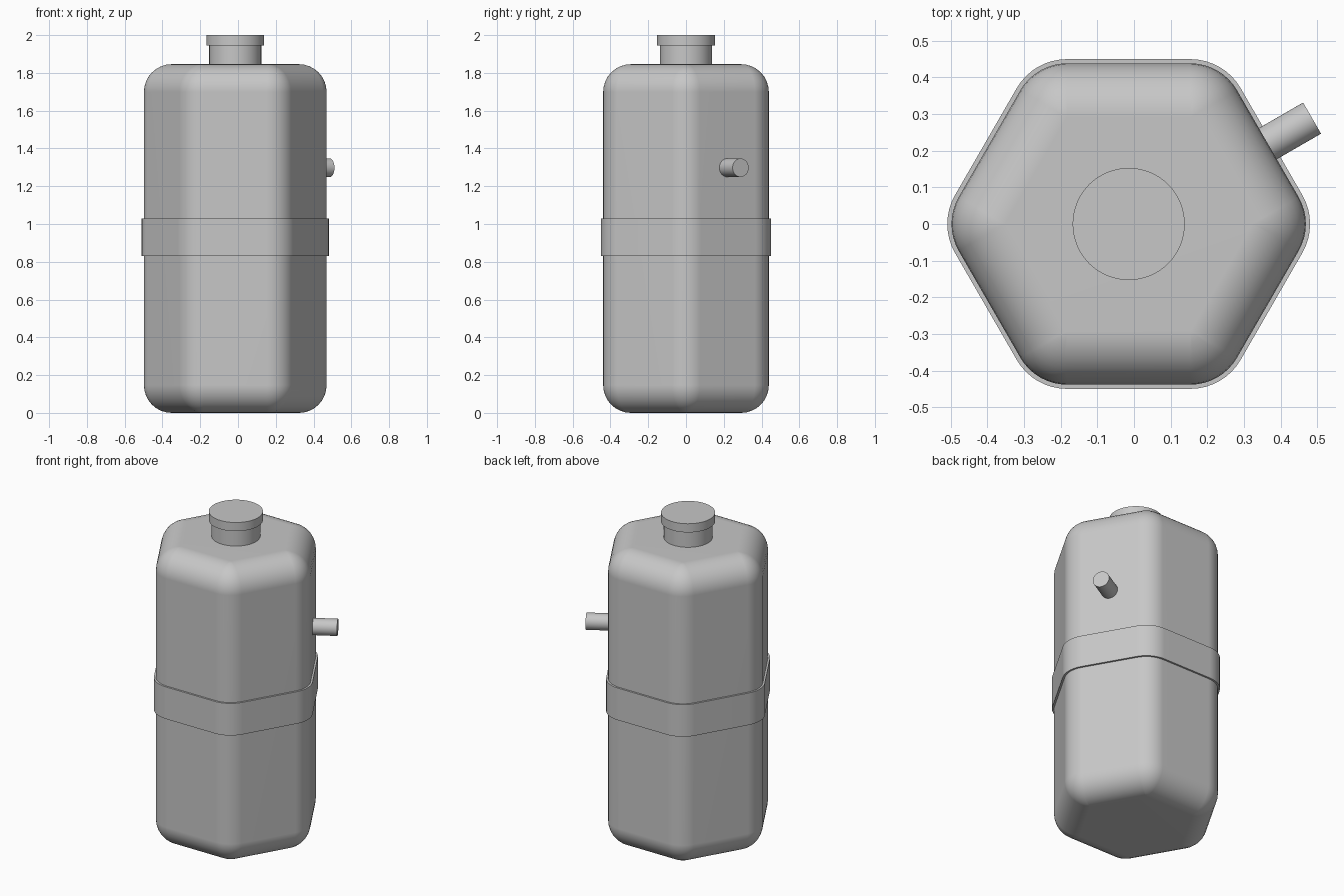
import bpy, bmesh, math
from mathutils import Matrix, Vector

default = bpy.data.objects.get("Cube")
if default:
    bpy.data.objects.remove(default, do_unlink=True)

CX = -0.0145          # tank axis
HEIGHT = 1.846        # tank height
ROUND = 0.147         # edge rounding radius
CORE = (0.4385 - ROUND) / math.cos(math.pi / 6)   # corner distance of the unrounded hexagon
STEPS = 8

grey = bpy.data.materials.new("plain_grey")
grey.use_nodes = True
grey.diffuse_color = (0.57, 0.57, 0.57, 1)
grey.node_tree.nodes["Principled BSDF"].inputs["Base Color"].default_value = grey.diffuse_color


def finish(name, bm, smooth_angle=35):
    bmesh.ops.remove_doubles(bm, verts=bm.verts, dist=1e-5)
    bmesh.ops.recalc_face_normals(bm, faces=bm.faces)
    mesh = bpy.data.meshes.new(name)
    bm.to_mesh(mesh)
    bm.free()
    mesh.materials.append(grey)
    obj = bpy.data.objects.new(name, mesh)
    bpy.context.collection.objects.link(obj)
    bpy.ops.object.select_all(action='DESELECT')
    obj.select_set(True)
    bpy.context.view_layer.objects.active = obj
    bpy.ops.object.shade_smooth_by_angle(angle=math.radians(smooth_angle))
    weighted = obj.modifiers.new("even_normals", 'WEIGHTED_NORMAL')
    weighted.keep_sharp = True
    return obj


def hex_ring(bm, radius, z):
    """Hexagon outline with corners rounded by the given radius."""
    ring = []
    for k in range(6):
        corner = math.radians(60 * k)
        for i in range(STEPS + 1):
            a = corner + math.radians(-30 + 60 * i / STEPS)
            ring.append(bm.verts.new((CX + CORE * math.cos(corner) + radius * math.cos(a),
                                      CORE * math.sin(corner) + radius * math.sin(a), z)))
    return ring


def bridge(bm, lower, upper):
    n = len(lower)
    for i in range(n):
        j = (i + 1) % n
        bm.faces.new((lower[i], lower[j], upper[j], upper[i]))


def hex_shell(name, sections, closed_loop=False):
    bm = bmesh.new()
    rings = [hex_ring(bm, r, z) for r, z in sections]
    for lower, upper in zip(rings, rings[1:]):
        bridge(bm, lower, upper)
    if closed_loop:
        bridge(bm, rings[-1], rings[0])
    else:
        bm.faces.new(rings[0])
        bm.faces.new(rings[-1])
    return finish(name, bm)


def cylinder(name, radius, start, end):
    start, end = Vector(start), Vector(end)
    axis = end - start
    turn = axis.to_track_quat('Z', 'Y').to_matrix().to_4x4()
    bm = bmesh.new()
    bmesh.ops.create_cone(bm, cap_ends=True, segments=64, radius1=radius, radius2=radius,
                          depth=axis.length, matrix=Matrix.Translation((start + end) / 2) @ turn)
    return finish(name, bm)


# Tank: hexagonal prism with every edge rounded
arc = [math.radians(90 * i / STEPS) for i in range(STEPS + 1)]
bottom = [(ROUND * math.sin(t), ROUND * (1 - math.cos(t))) for t in arc]
top = [(r, HEIGHT - z) for r, z in reversed(bottom)]
hex_shell("tank_body", bottom + top)

# Strap around the middle
outer, inner = ROUND + 0.0115, ROUND - 0.005
hex_shell("strap", [(inner, 0.83), (outer, 0.83), (outer, 1.03), (inner, 1.03)], closed_loop=True)

# Filler neck and cap
cylinder("filler_neck", 0.138, (CX, 0, HEIGHT - 0.02), (CX, 0, 1.95))
cylinder("filler_cap", 0.153, (CX, 0, 1.946), (CX, 0, 2.0))

# Side outlet pipe, square to the back right wall
direction = Vector((math.cos(math.pi / 6), math.sin(math.pi / 6), 0))
base = Vector((CX, 0, 1.298))
cylinder("outlet_pipe", 0.049, base + direction * 0.42, base + direction * 0.578)
